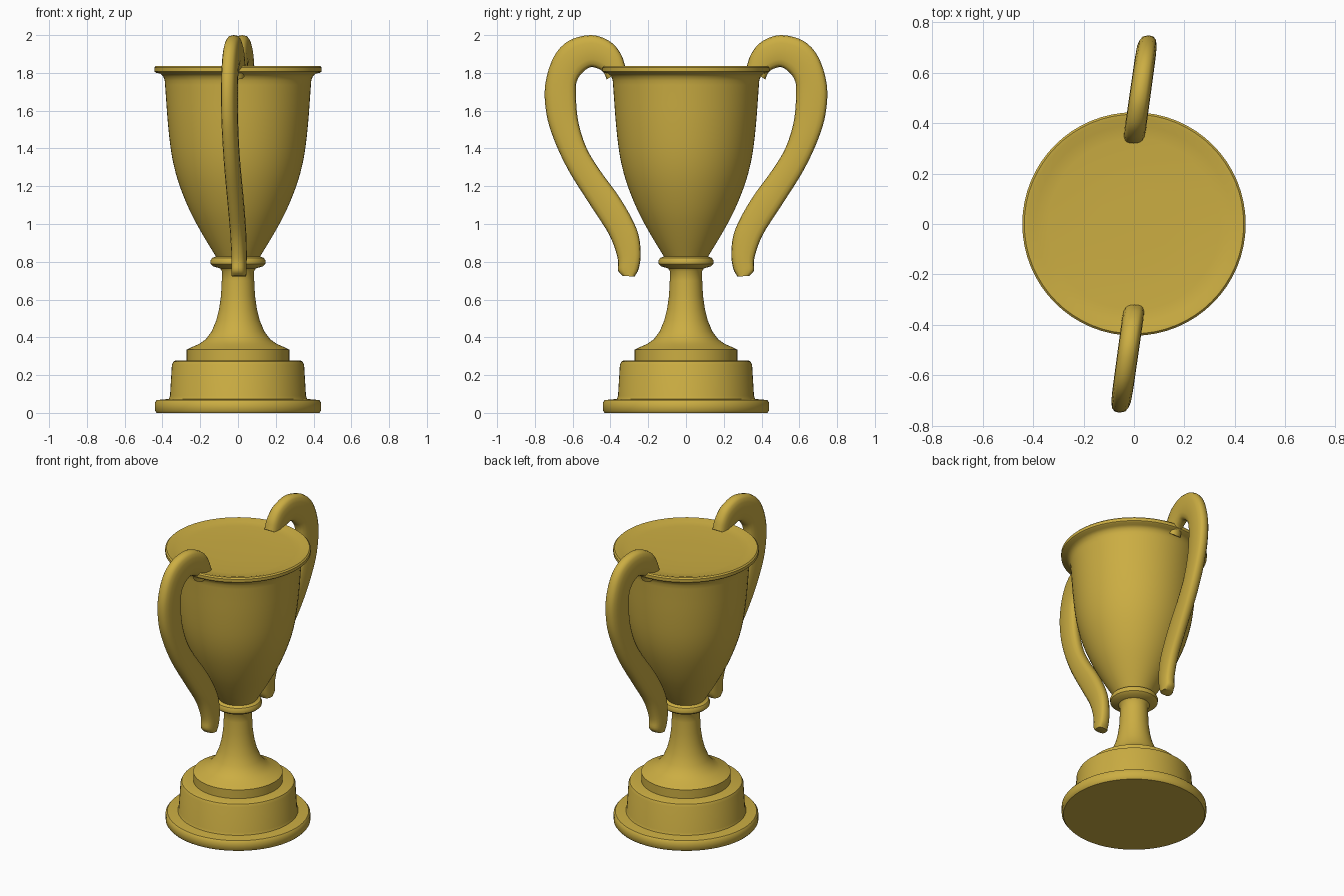
import bpy, bmesh, math
from mathutils import Vector

if "Cube" in bpy.data.objects:
    bpy.data.objects.remove(bpy.data.objects["Cube"])

gold = bpy.data.materials.new("gold")
gold.diffuse_color = (0.60, 0.42, 0.055, 1)
gold.use_nodes = True
gold.node_tree.nodes["Principled BSDF"].inputs["Base Color"].default_value = gold.diffuse_color


def finish(name, bm, angle):
    bmesh.ops.recalc_face_normals(bm, faces=bm.faces)
    me = bpy.data.meshes.new(name)
    bm.to_mesh(me)
    bm.free()
    me.materials.append(gold)
    ob = bpy.data.objects.new(name, me)
    bpy.context.collection.objects.link(ob)
    bpy.ops.object.select_all(action='DESELECT')
    ob.select_set(True)
    bpy.context.view_layer.objects.active = ob
    bpy.ops.object.shade_smooth_by_angle(angle=math.radians(angle))
    return ob


def skin(bm, rings):
    """Join a list of closed vertex rings and cap both ends."""
    n = len(rings[0])
    for a, b in zip(rings, rings[1:]):
        for i in range(n):
            j = (i + 1) % n
            bm.faces.new((a[i], a[j], b[j], b[i]))
    bm.faces.new(rings[0])
    bm.faces.new(rings[-1])


def lathe(name, profile, n=64):
    bm = bmesh.new()
    rings = [[bm.verts.new((r * math.cos(math.tau * i / n), r * math.sin(math.tau * i / n), z))
              for i in range(n)] for r, z in profile]
    skin(bm, rings)
    return finish(name, bm, 40)


def spline(pts, steps):
    """Catmull-Rom through the points."""
    p = [2 * pts[0] - pts[1]] + pts + [2 * pts[-1] - pts[-2]]
    out = []
    for i in range(1, len(p) - 2):
        a, b, c, d = p[i - 1:i + 3]
        for s in range(steps):
            t = s / steps
            out.append(0.5 * (2 * b + (c - a) * t + (2 * a - 5 * b + 4 * c - d) * t * t
                              + (3 * b - a - 3 * c + d) * t ** 3))
    return out + [pts[-1]]


# Stepped plinth
lathe("base", [(0.43, 0), (0.44, 0.012), (0.44, 0.055), (0.43, 0.068), (0.366, 0.074),
               (0.36, 0.09), (0.35, 0.255), (0.342, 0.272), (0.33, 0.277), (0.1, 0.277)])

# Flared stem with collar
lathe("stem", [(0.272, 0.27), (0.272, 0.335), (0.245, 0.348), (0.205, 0.365), (0.17, 0.39),
               (0.14, 0.43), (0.115, 0.49), (0.1, 0.55), (0.09, 0.62), (0.086, 0.70),
               (0.085, 0.75), (0.095, 0.765), (0.13, 0.775), (0.144, 0.787), (0.146, 0.805),
               (0.138, 0.82), (0.118, 0.828), (0.112, 0.835)])

# Cup body with rolled rim and a nearly flat closed top
wall = spline([Vector(p) for p in [(0.115, 0.825), (0.185, 0.94), (0.255, 1.07), (0.315, 1.22),
               (0.35, 1.36), (0.37, 1.52), (0.382, 1.68), (0.388, 1.76)]], 3)
lathe("cup", [tuple(p) for p in wall] +
      [(0.396, 1.782), (0.412, 1.796), (0.435, 1.801), (0.443, 1.808), (0.443, 1.828),
       (0.435, 1.836), (0.42, 1.835), (0.39, 1.826), (0.34, 1.822), (0.15, 1.818)])

# Handle outline: (outer y, outer z, inner y, inner z)
outline = [(0.32, 1.83, 0.42, 1.765), (0.345, 1.90, 0.435, 1.80), (0.40, 1.965, 0.46, 1.82),
           (0.50, 2.0, 0.505, 1.83), (0.62, 1.97, 0.55, 1.80), (0.70, 1.885, 0.578, 1.755),
           (0.745, 1.74, 0.583, 1.69), (0.74, 1.59, 0.572, 1.55), (0.70, 1.45, 0.53, 1.41),
           (0.62, 1.28, 0.46, 1.29), (0.50, 1.09, 0.345, 1.13), (0.405, 0.94, 0.26, 0.97),
           (0.362, 0.82, 0.24, 0.85), (0.36, 0.755, 0.25, 0.765), (0.335, 0.725, 0.272, 0.722)]


def handle(name, side, n=16):
    bm = bmesh.new()
    rings = []
    path = spline([Vector(p) for p in outline], 4)
    for k, p in enumerate(path):
        outer, inner = Vector(p[:2]), Vector(p[2:])
        mid, half = (outer + inner) / 2, (outer - inner) / 2
        width = 0.043 - 0.005 * k / len(path)
        ring = []
        for i in range(n):
            c, s = math.cos(math.tau * i / n), math.sin(math.tau * i / n)
            # rounded-box cross-section
            u = math.copysign(abs(c) ** 0.7, c)
            v = math.copysign(abs(s) ** 0.7, s)
            q = mid + half * u
            x = 0.14 * (q.x - 0.34) + width * v   # handle plane is slightly twisted
            ring.append(bm.verts.new((side * x, side * q.x, q.y)))
        rings.append(ring)
    skin(bm, rings)
    return finish(name, bm, 45)


handle("back_handle", 1)
handle("front_handle", -1)
